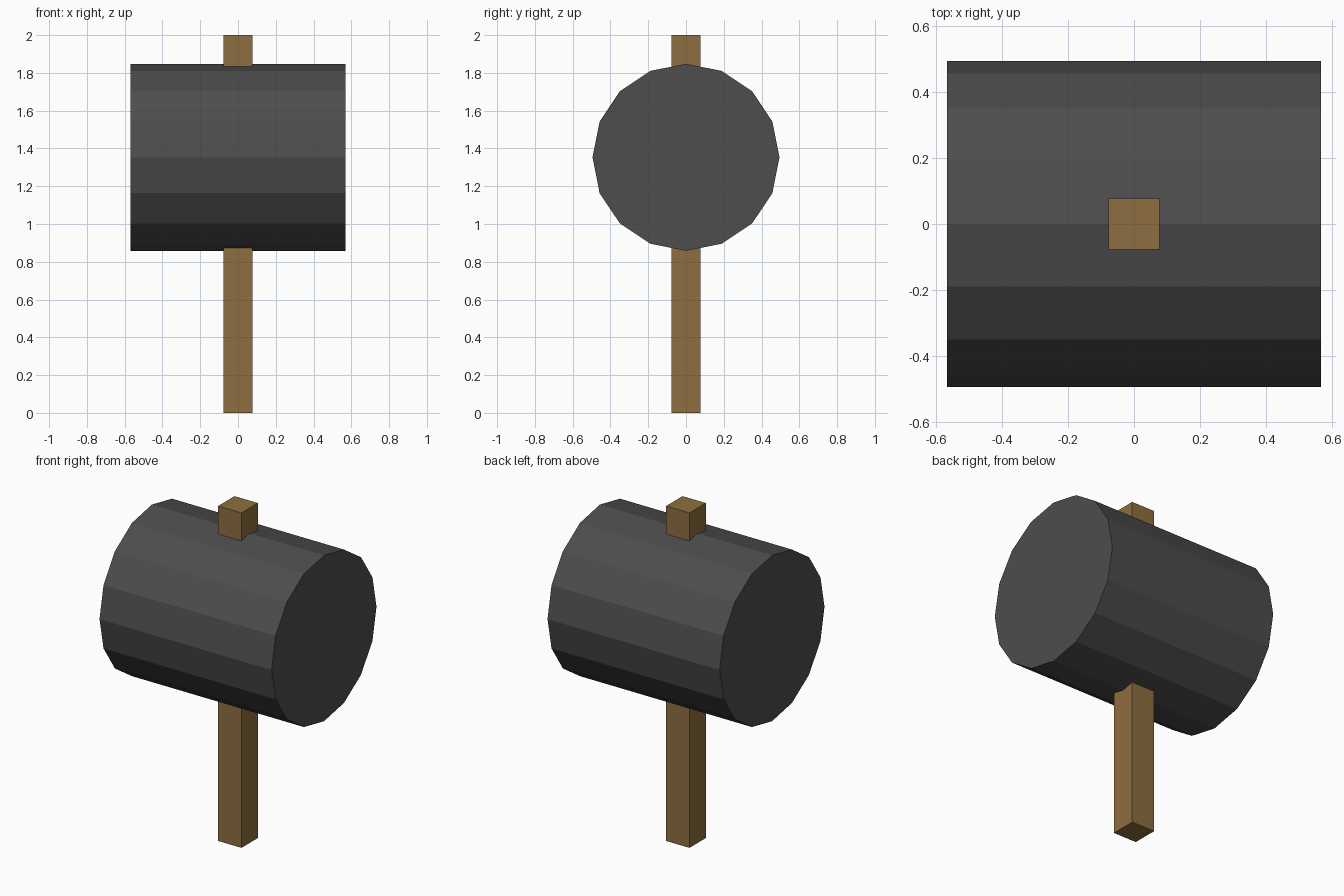
import bpy
import math

cube = bpy.data.objects.get("Cube")
if cube:
    bpy.data.objects.remove(cube, do_unlink=True)


def make_material(name, rgb):
    mat = bpy.data.materials.new(name)
    mat.use_nodes = True
    color = (*rgb, 1.0)
    mat.diffuse_color = color
    mat.node_tree.nodes["Principled BSDF"].inputs["Base Color"].default_value = color
    return mat


def finish(name, mat):
    obj = bpy.context.object
    obj.name = name
    obj.data.name = name
    bpy.ops.object.transform_apply(location=False, rotation=True, scale=True)
    obj.data.materials.append(mat)
    return obj


wood = make_material("brown wood", (0.27, 0.156, 0.05))
iron = make_material("dark grey iron", (0.074, 0.074, 0.074))

HEIGHT = 2.0
HANDLE_WIDTH = 0.154
HEAD_RADIUS = 0.495
HEAD_LENGTH = 1.136
HEAD_Z = 1.353

# Square handle passing right through the head
bpy.ops.mesh.primitive_cube_add(size=1, location=(0, 0, HEIGHT / 2))
bpy.context.object.scale = (HANDLE_WIDTH, HANDLE_WIDTH, HEIGHT)
finish("handle", wood)

# Sixteen-sided head lying along x, flat shaded
bpy.ops.mesh.primitive_cylinder_add(
    vertices=16, radius=HEAD_RADIUS, depth=HEAD_LENGTH,
    location=(0, 0, HEAD_Z), rotation=(0, math.pi / 2, 0))
finish("hammer_head", iron)
